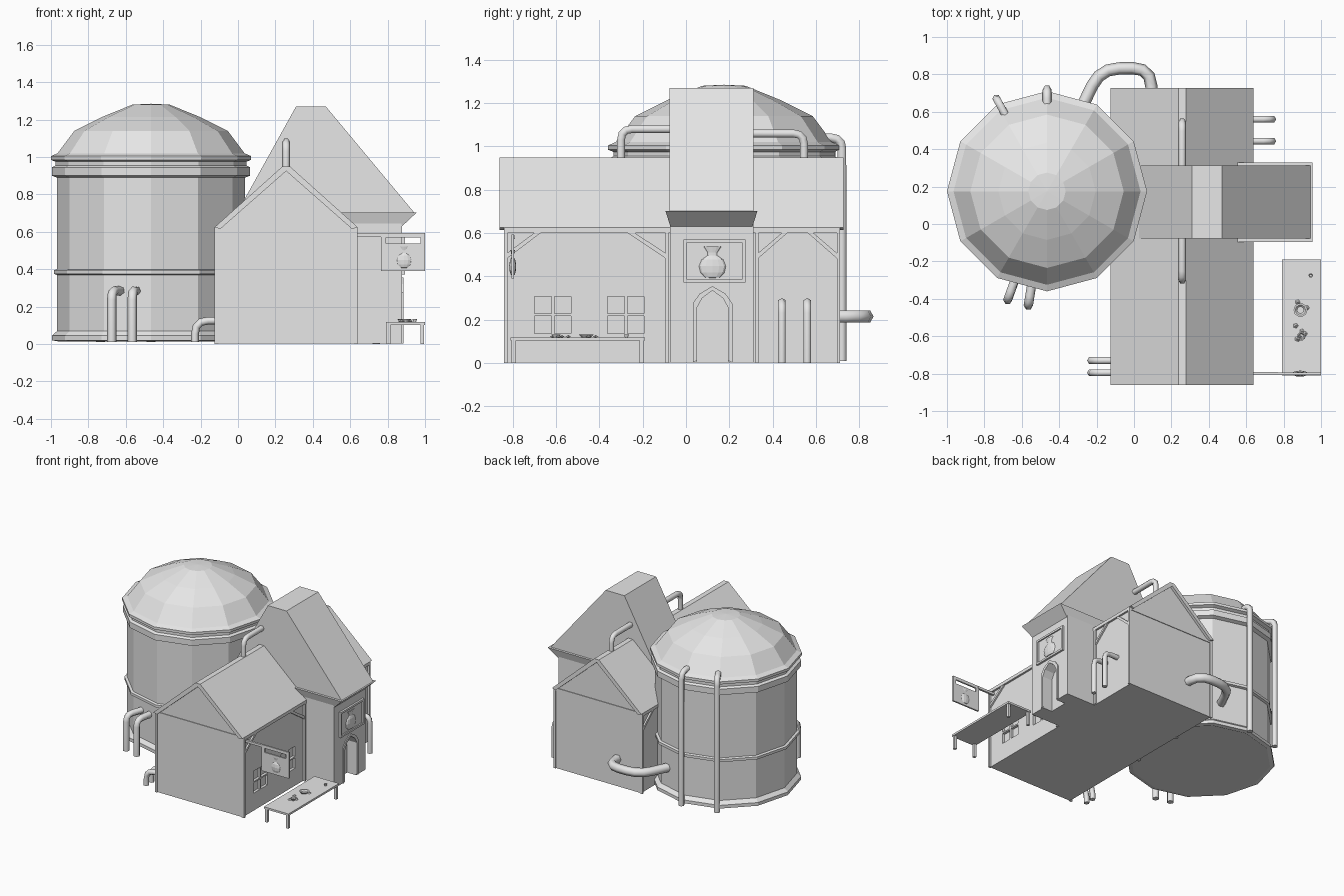
import bpy, bmesh, math, random
from mathutils import Vector

cube = bpy.data.objects.get("Cube")
if cube:
    bpy.data.objects.remove(cube, do_unlink=True)

GREY = (0.8, 0.8, 0.8, 1)
mat = bpy.data.materials.new("plain grey")
mat.use_nodes = True
mat.diffuse_color = GREY
for node in mat.node_tree.nodes:
    if node.type == 'BSDF_PRINCIPLED':
        node.inputs["Base Color"].default_value = GREY


def finish(name, bm, fix=True):
    if fix:
        bmesh.ops.recalc_face_normals(bm, faces=bm.faces)
    mesh = bpy.data.meshes.new(name)
    bm.to_mesh(mesh)
    bm.free()
    mesh.materials.append(mat)
    ob = bpy.data.objects.new(name, mesh)
    bpy.context.collection.objects.link(ob)
    return ob


def prism(name, pts, axis, a, b):
    """Extrude a 2D outline along x (points are y, z) or y (points are x, z)."""
    bm = bmesh.new()
    place = (lambda p: (a, p[0], p[1])) if axis == 'x' else (lambda p: (p[0], a, p[1]))
    face = bm.faces.new([bm.verts.new(place(p)) for p in pts])
    moved = bmesh.ops.extrude_face_region(bm, geom=[face])["geom"]
    step = (b - a, 0, 0) if axis == 'x' else (0, b - a, 0)
    bmesh.ops.translate(bm, vec=step, verts=[v for v in moved if isinstance(v, bmesh.types.BMVert)])
    return finish(name, bm)


def box(name, x0, x1, y0, y1, z0, z1):
    return prism(name, [(x0, z0), (x1, z0), (x1, z1), (x0, z1)], 'y', y0, y1)


def lathe(name, profile, loc, sides=12, scale=(1, 1, 1)):
    bm = bmesh.new()
    verts = [bm.verts.new((r, 0, z)) for r, z in profile]
    edges = [bm.edges.new(pair) for pair in zip(verts, verts[1:])]
    bmesh.ops.spin(bm, geom=verts + edges, cent=(0, 0, 0), axis=(0, 0, 1),
                   angle=math.tau, steps=sides, use_merge=True)
    bmesh.ops.remove_doubles(bm, verts=bm.verts, dist=0.0001)
    ob = finish(name, bm)
    ob.location = loc
    ob.scale = scale
    return ob


def pipe(name, pts, radius, fillet=0.05):
    """Tube through the points, with each corner rounded."""
    pts = [Vector(p) for p in pts]
    path = [pts[0]]
    for a, b, c in zip(pts, pts[1:], pts[2:]):
        p = b + (a - b).normalized() * fillet
        q = b + (c - b).normalized() * fillet
        path += [p.lerp(b, t).lerp(b.lerp(q, t), t) for t in (0, 0.33, 0.67, 1)]
    path.append(pts[-1])
    curve = bpy.data.curves.new(name, 'CURVE')
    curve.dimensions = '3D'
    curve.bevel_depth = radius
    curve.bevel_resolution = 1
    curve.use_fill_caps = True
    spline = curve.splines.new('POLY')
    spline.points.add(len(path) - 1)
    for point, co in zip(spline.points, path):
        point.co = (*co, 1)
    curve.materials.append(mat)
    ob = bpy.data.objects.new(name, curve)
    bpy.context.collection.objects.link(ob)
    return ob


# Storage tank: flanged wall, ribs and faceted dome
TX, TY = -0.465, 0.175
lathe("tank", [(0.50, 0.015), (0.53, 0.02), (0.53, 0.045), (0.502, 0.07), (0.502, 0.37),
               (0.52, 0.375), (0.52, 0.395), (0.502, 0.40), (0.502, 0.89), (0.53, 0.90),
               (0.53, 0.945), (0.51, 0.955), (0.51, 0.975), (0.535, 0.985), (0.535, 1.005),
               (0.50, 1.02), (0.41, 1.14), (0.26, 1.215), (0.10, 1.28), (0, 1.285)], (TX, TY, 0))
bm = bmesh.new()
bmesh.ops.create_circle(bm, cap_ends=True, radius=0.51, segments=12)
finish("tank_floor", bm, False).location = (TX, TY, 0.02)

# Tank pipes
for i, (ox, oy) in enumerate([(-0.675, -0.405), (-0.565, -0.435)]):
    pull = (Vector((TX, TY)) - Vector((ox, oy))).normalized() * 0.16
    pipe(f"tank_front_pipe_{i + 1}", [(ox, oy, 0.01), (ox, oy, 0.285),
         (ox + pull.x, oy + pull.y, 0.285)], 0.025)
for i, (ox, oy) in enumerate([(-0.735, 0.67), (TX, 0.72)]):
    pull = (Vector((TX, TY)) - Vector((ox, oy))).normalized() * 0.15
    pipe(f"tank_back_pipe_{i + 1}", [(ox, oy, 0.01), (ox, oy, 1.04),
         (ox + pull.x, oy + pull.y, 1.04)], 0.023)
pipe("link_pipe", [(-0.30, 0.58, 0.215), (-0.18, 0.83, 0.215), (0.09, 0.835, 0.215),
                   (0.095, 0.68, 0.215)], 0.033, 0.10)

# Main house
X0, X1, MID = -0.125, 0.64, 0.2575
Y0, Y1 = -0.84, 0.712
house = prism("house_walls", [(X0 + 0.015, 0.002), (X1 - 0.015, 0.002), (X1 - 0.015, 0.62),
                              (MID, 0.93), (X0 + 0.015, 0.62)], 'y', Y0 + 0.005, Y1 - 0.005)
prism("house_roof", [(X0, 0.625), (MID - 0.02, 0.95), (MID + 0.02, 0.95), (X1, 0.625),
                     (X1 - 0.03, 0.615), (MID, 0.925), (X0 + 0.03, 0.615)], 'y', -0.86, 0.728)

# Window panes sunk into the wall
bm = bmesh.new()
for y in (-0.615, -0.278):
    for dy in (-0.046, 0.046):
        for z in (0.177, 0.268):
            geom = bmesh.ops.create_cube(bm, size=1)["verts"]
            bmesh.ops.scale(bm, vec=(0.04, 0.078, 0.08), verts=geom)
            bmesh.ops.translate(bm, vec=(X1 - 0.015, y + dy, z), verts=geom)
cutter = finish("window_cutter", bm)
cutter.hide_render = True
mod = house.modifiers.new("windows", 'BOOLEAN')
mod.object = cutter
mod.solver = 'EXACT'
bpy.context.view_layer.objects.active = house
bpy.ops.object.modifier_apply(modifier=mod.name)
bpy.data.objects.remove(cutter, do_unlink=True)

# Timber frame, the same on both long sides
for side, a, b in (("left", X1 - 0.02, X1), ("right", X0, X0 + 0.02)):
    for i, y in enumerate((Y0, -0.095, 0.32, Y1 - 0.015)):
        box(f"{side}_post_{i + 1}", a, b, y, y + 0.015, 0, 0.62)
    box(f"{side}_eave_beam", a, b, Y0, Y1, 0.60, 0.625)
    for i, (y, run) in enumerate(((-0.83, 0.15), (-0.09, -0.17), (0.33, 0.13), (0.70, -0.13))):
        prism(f"{side}_brace_{i + 1}", [(y, 0.48), (y, 0.505), (y + run * 0.9, 0.605),
                                        (y + run * 1.1, 0.605)], 'x', a + 0.003, b - 0.003)
for end, a, b in (("front", Y0, Y0 + 0.01), ("back", Y1 - 0.01, Y1)):
    box(f"{end}_gable_beam", X0, X1, a, b, 0.605, 0.625)

# Tall cross wing with flared eave
prism("wing_roof", [(0.31, 1.27), (0.47, 1.27), (0.945, 0.70), (0.87, 0.64), (-0.04, 0.64)],
      'y', -0.077, 0.312)
bm = bmesh.new()
low = [bm.verts.new(p) for p in ((0.5, -0.072, 0.63), (0.877, -0.072, 0.63),
                                 (0.877, 0.307, 0.63), (0.5, 0.307, 0.63))]
high = [bm.verts.new(p) for p in ((0.5, -0.095, 0.703), (0.955, -0.095, 0.703),
                                  (0.955, 0.33, 0.703), (0.5, 0.33, 0.703))]
bmesh.ops.convex_hull(bm, input=low + high)
finish("wing_eave", bm)
box("wing_body", 0.3, 0.80, -0.075, 0.312, 0.002, 0.64)

# Porch wall with a pointed doorway
arch = [(0.05, 0.012), (0.05, 0.255), (0.075, 0.30), (0.122, 0.335),
        (0.17, 0.30), (0.195, 0.255), (0.195, 0.012)]
prism("porch_wall", [(-0.075, 0.002)] + [(0.05, 0.002)] + arch[1:-1] + [(0.195, 0.002),
      (0.312, 0.002), (0.312, 0.64), (-0.075, 0.64)], 'x', 0.80, 0.877)
outer = [(0.122 + (y - 0.122) * 1.26, z + (0.02 if z > 0.1 else -0.01)) for y, z in arch]
prism("door_frame", outer + arch[::-1], 'x', 0.87, 0.884)

# Framed flask panel over the door
FLASK = [(0, 0), (0.035, 0.004), (0.055, 0.025), (0.062, 0.055), (0.05, 0.085), (0.022, 0.105),
         (0.022, 0.118), (0.04, 0.145), (0, 0.14)]
box("panel", 0.87, 0.882, 0.005, 0.255, 0.385, 0.56)
for i, z in enumerate((0.373, 0.555)):
    box(f"panel_rail_{i + 1}", 0.87, 0.892, -0.012, 0.275, z, z + 0.015)
for i, y in enumerate((-0.012, 0.26)):
    box(f"panel_stile_{i + 1}", 0.87, 0.892, y, y + 0.015, 0.373, 0.57)
lathe("panel_flask", FLASK, (0.882, 0.122, 0.392), 12, (0.25, 1, 1))

# Hanging sign on a bracket
box("sign_board", 0.765, 1.0, -0.806, -0.794, 0.39, 0.538)
box("sign_top_bar", 0.765, 1.0, -0.806, -0.794, 0.57, 0.593)
for i, x in enumerate((0.765, 0.975)):
    box(f"sign_strap_{i + 1}", x, x + 0.025, -0.806, -0.794, 0.53, 0.58)
box("sign_bracket", 0.62, 0.77, -0.806, -0.79, 0.572, 0.59)
lathe("sign_flask", FLASK, (0.888, -0.80, 0.405), 12, (0.68, 0.26, 0.8))

# Market table with wares
box("table_top", 0.79, 1.0, -0.81, -0.19, 0.103, 0.118)
for i, (x, y) in enumerate([(x, y) for x in (0.795, 0.975) for y in (-0.805, -0.215)]):
    box(f"table_leg_{i + 1}", x, x + 0.02, y, y + 0.02, 0, 0.105)
for i, (x, y, r) in enumerate(((0.89, -0.46, 0.037), (0.895, -0.60, 0.023), (0.945, -0.275, 0.012))):
    lathe(f"bowl_{i + 1}", [(0, 0), (r * 0.6, 0), (r, 0.015), (r * 0.75, 0.015), (r * 0.5, 0.006),
                            (0, 0.006)], (x, y, 0.118), 10)
random.seed(4)
for i in range(8):
    lathe(f"herb_{i + 1}", [(0, 0), (0.014, 0.003), (0, 0.012)],
          (random.uniform(0.86, 0.93), random.uniform(-0.64, -0.4), 0.118), 5)

# Wall and ridge pipes
for i, y in enumerate((0.443, 0.56)):
    pipe(f"left_wall_pipe_{i + 1}", [(0.74, y, 0), (0.74, y, 0.28), (0.61, y, 0.28)], 0.02)
for i, y in enumerate((-0.73, -0.795)):
    pipe(f"right_wall_pipe_{i + 1}", [(-0.23, y, 0.01), (-0.23, y, 0.125), (-0.10, y, 0.125)],
         0.021, 0.07)
for i, (y, end, z) in enumerate(((-0.30, -0.06, 1.08), (0.545, 0.29, 1.06))):
    pipe(f"ridge_pipe_{i + 1}", [(MID, y, 0.93), (MID, y, z), (MID, end, z)], 0.021)
